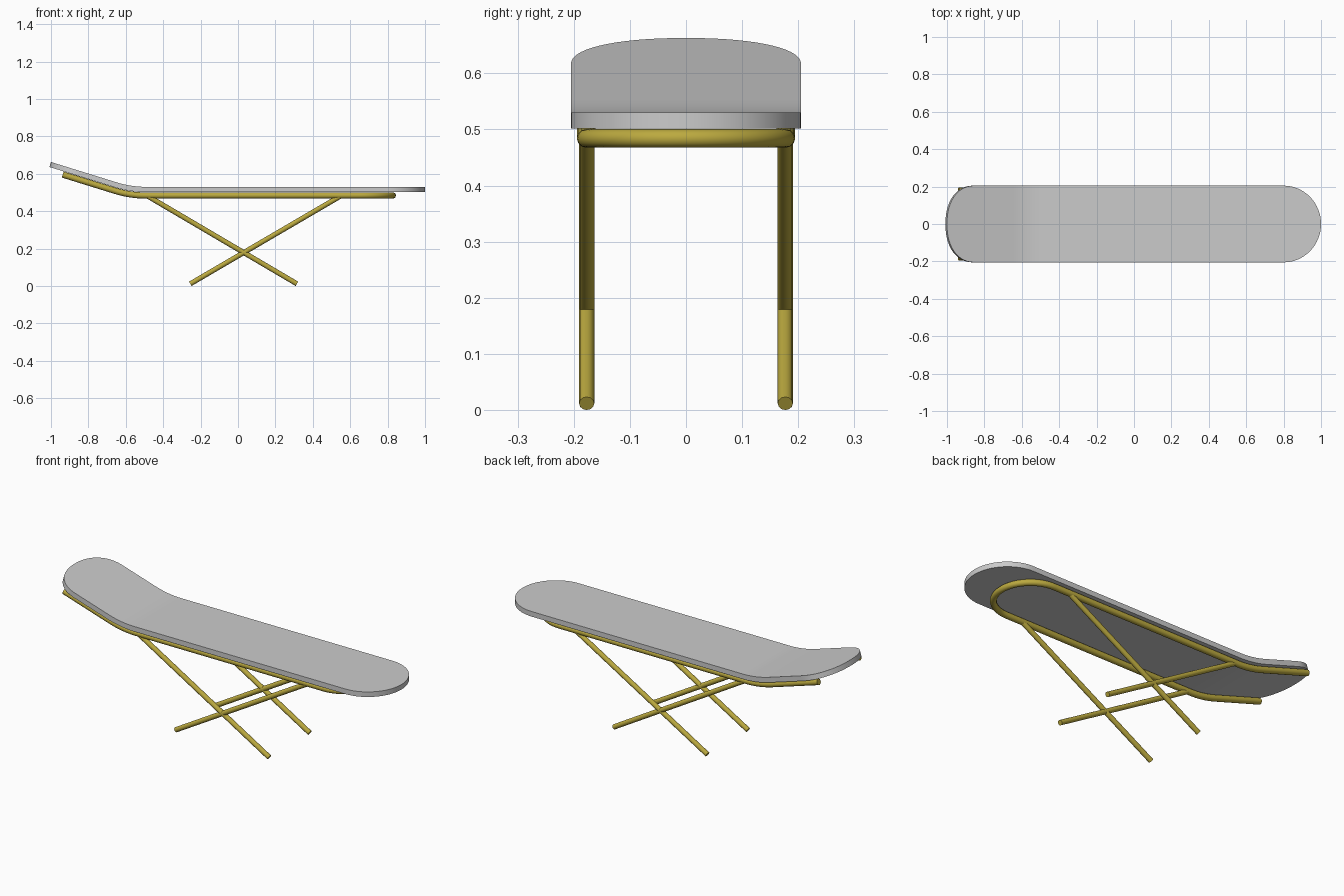
import bpy, bmesh, math
from mathutils import Vector

if "Cube" in bpy.data.objects:
    bpy.data.objects.remove(bpy.data.objects["Cube"])

SLOPE, BEND, HALF = 0.31, -0.571, 0.08   # headrest slope, bend position, bend softness

gold = bpy.data.materials.new("gold_metal")
gold.diffuse_color = (0.5, 0.4, 0.05, 1)
gold.use_nodes = True
gold.node_tree.nodes["Principled BSDF"].inputs["Base Color"].default_value = gold.diffuse_color


def rise(x, bend=BEND):
    """Height gained by the raised headrest at x."""
    d = bend - x
    if d <= -HALF:
        return 0.0
    if d >= HALF:
        return SLOPE * d
    return SLOPE * (d + HALF) ** 2 / (4 * HALF)


def finish(obj):
    bpy.ops.object.select_all(action='DESELECT')
    bpy.context.view_layer.objects.active = obj
    obj.select_set(True)
    if obj.type == 'CURVE':
        bpy.ops.object.convert(target='MESH')
        obj = bpy.context.object
    bpy.ops.object.shade_smooth_by_angle(angle=math.radians(40))
    return obj


def tube(name, points, radius):
    cu = bpy.data.curves.new(name, 'CURVE')
    cu.dimensions = '3D'
    cu.bevel_depth = radius
    cu.bevel_resolution = 4
    cu.use_fill_caps = True
    sp = cu.splines.new('POLY')
    sp.points.add(len(points) - 1)
    for p, co in zip(sp.points, points):
        p.co = (*co, 1)
    obj = bpy.data.objects.new(name, cu)
    bpy.context.collection.objects.link(obj)
    cu.materials.append(gold)
    return finish(obj)


# Seat: rounded outline swept over the bent profile, thickened downwards
def half_width(x):
    w = 0.205
    if x > 0.8:
        return w * math.sqrt(max(0, 1 - ((x - 0.8) / 0.2) ** 2))
    if x < -0.85:
        return w * max(0, 1 - ((-0.85 - x) / 0.15) ** 2.2) ** (1 / 2.2)
    return w


N = 16
quarter = [math.sin(i / N * math.pi / 2) for i in range(N + 1)]
stations = [-0.85 - 0.15 * q for q in reversed(quarter)]
stations += [BEND - HALF + 2 * HALF * i / 10 for i in range(11)]
stations += [-0.2, 0.2, 0.5] + [0.8 + 0.2 * q for q in quarter]

bm = bmesh.new()
rows = []
for x in stations:
    w = half_width(x)
    rows.append([bm.verts.new((x, w * (j / 4 - 1), 0.53 + rise(x))) for j in range(9)])
for a, b in zip(rows, rows[1:]):
    for j in range(8):
        bm.faces.new((a[j], b[j], b[j + 1], a[j + 1]))
bmesh.ops.remove_doubles(bm, verts=bm.verts, dist=1e-5)
bm.normal_update()
me = bpy.data.meshes.new("seat")
bm.to_mesh(me)
bm.free()
seat = bpy.data.objects.new("seat", me)
bpy.context.collection.objects.link(seat)
mod = seat.modifiers.new("thickness", 'SOLIDIFY')
mod.thickness = 0.028
mod.offset = -1
bpy.context.view_layer.objects.active = seat
bpy.ops.object.modifier_apply(modifier=mod.name)
finish(seat)

# Frame: U-shaped tube under the seat, open at the headrest end
R = 0.178
side = [-0.937] + [BEND - 0.006 + HALF * (i / 4 - 1) for i in range(9)]
path = [(x, -R, 0.484 + rise(x, BEND - 0.006)) for x in side]
arc = [(0.65 + R * math.cos(t), R * math.sin(t), 0.484)
       for t in (math.pi * (i / 24 - 0.5) for i in range(25))]
tube("frame", path + arc + [(x, -y, z) for x, y, z in reversed(path)], 0.0165)

# Crossed legs on each side
for y, label in ((-0.177, "front"), (0.177, "back")):
    tube(label + "_leg_a", [(-0.485, y, 0.482), (0.315, y, 0.0117)], 0.0135)
    tube(label + "_leg_b", [(0.55, y, 0.482), (-0.255, y, 0.0117)], 0.0135)
